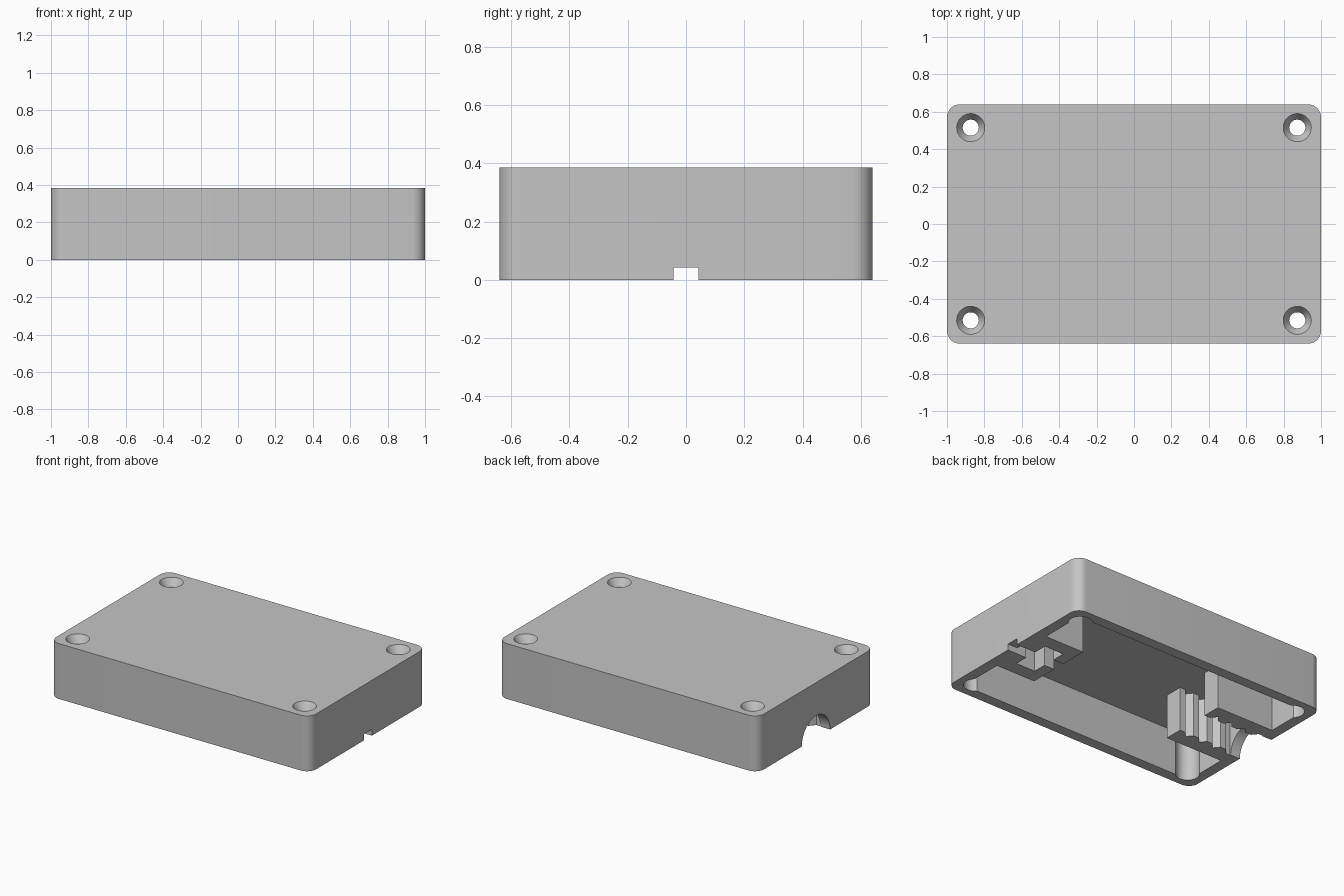
import bpy, bmesh, math

cube = bpy.data.objects.get("Cube")
if cube:
    bpy.data.objects.remove(cube, do_unlink=True)

L, W, H = 1.0, 0.64, 0.385      # half length, half width, height
WALL, CEIL = 0.075, 0.31        # wall thickness, underside of the top plate

grey = bpy.data.materials.new("light_grey_plastic")
grey.use_nodes = True
colour = (0.56, 0.56, 0.56, 1)
grey.diffuse_color = colour
grey.node_tree.nodes["Principled BSDF"].inputs["Base Color"].default_value = colour


def finish(name, bm):
    bmesh.ops.recalc_face_normals(bm, faces=bm.faces)
    mesh = bpy.data.meshes.new(name)
    bm.to_mesh(mesh)
    bm.free()
    mesh.materials.append(grey)
    ob = bpy.data.objects.new(name, mesh)
    bpy.context.collection.objects.link(ob)
    return ob


def prism(name, outline, z0, z1):
    """Extrude a plan outline between two heights."""
    bm = bmesh.new()
    face = bm.faces.new([bm.verts.new((x, y, z0)) for x, y in outline])
    top = bmesh.ops.extrude_face_region(bm, geom=[face])["geom"]
    verts = [v for v in top if isinstance(v, bmesh.types.BMVert)]
    bmesh.ops.translate(bm, verts=verts, vec=(0, 0, z1 - z0))
    return finish(name, bm)


def rect(x0, x1, y0, y1):
    return [(x0, y0), (x1, y0), (x1, y1), (x0, y1)]


def rounded_rect(a, b, r, steps=10):
    pts = []
    for q, (sx, sy) in enumerate([(1, 1), (-1, 1), (-1, -1), (1, -1)]):
        for i in range(steps + 1):
            t = math.pi / 2 * (q + i / steps)
            pts.append((sx * (a - r) + r * math.cos(t), sy * (b - r) + r * math.sin(t)))
    return pts


def lathe(name, profile, x, y, sides=48):
    """Stack rings of (radius, height) into a closed turned solid."""
    bm = bmesh.new()
    rings = []
    for r, z in profile:
        rings.append([bm.verts.new((x + r * math.cos(math.tau * i / sides),
                                    y + r * math.sin(math.tau * i / sides), z))
                      for i in range(sides)])
    for a, b in zip(rings, rings[1:]):
        for i in range(sides):
            j = (i + 1) % sides
            bm.faces.new((a[i], a[j], b[j], b[i]))
    bm.faces.new(rings[0])
    bm.faces.new(rings[-1])
    return finish(name, bm)


def cut(target, cutter):
    cutter.hide_render = True
    mod = target.modifiers.new("cut", "BOOLEAN")
    mod.operation, mod.solver, mod.object = "DIFFERENCE", "EXACT", cutter
    bpy.context.view_layer.objects.active = target
    bpy.ops.object.modifier_apply(modifier=mod.name)
    bpy.data.objects.remove(cutter, do_unlink=True)


# Outer shell, hollow from below
case = prism("case_shell", rounded_rect(L, W, 0.07), 0, H)
cut(case, prism("cavity", rect(-L + WALL, L - WALL, -W + WALL, W - WALL), -0.1, CEIL))

# Corner recesses with countersunk screw holes
screw = [(0.075, -0.1), (0.075, CEIL), (0.043, CEIL), (0.043, 0.335), (0.0846, 0.4)]
for sx in (-1, 1):
    for sy in (-1, 1):
        cut(case, lathe("screw_hole", screw, sx * 0.873, sy * 0.515))

# Small cable notch at one end, round cable opening at the other
cut(case, prism("notch", rect(0.9, 1.1, -0.043, 0.043), -0.1, 0.043))
opening = lathe("round_opening", [(0.155, -0.1), (0.155, 0.1)], 0, 0)
opening.rotation_euler = (0, math.pi / 2, 0)
opening.location = (-L, 0, 0)
bpy.context.view_layer.update()
cut(case, opening)

# Cable holder: mirrored halves around a cross-shaped pocket
end = L - WALL
holder = [(end, 0.044), (0.85, 0.044), (0.85, 0.14), (0.70, 0.14),
          (0.70, 0.044), (0.62, 0.044), (0.62, 0.24), (end, 0.24)]

# Strain relief: thick walls with a row of gripping teeth
teeth, start = 4, -0.48
pitch = (end + start) / teeth
grip = [(-end, 0.25), (start, 0.25)]
for i in range(teeth):
    x = start - i * pitch
    grip += [(x, 0.12), (x - pitch * 0.4, 0.12), (x - pitch * 0.7, 0.16)]
grip.append((-end, 0.16))

parts = [case]
for side, s in (("back", 1), ("front", -1)):
    for name, shape in (("cable_holder", holder), ("strain_relief", grip)):
        parts.append(prism(f"{name}_{side}", [(x, s * y) for x, y in shape], 0, CEIL))

# Smooth the rounded surfaces, keep edges crisp
bpy.ops.object.select_all(action="DESELECT")
for ob in parts:
    ob.select_set(True)
bpy.context.view_layer.objects.active = case
bpy.ops.object.shade_smooth_by_angle(angle=math.radians(25))
